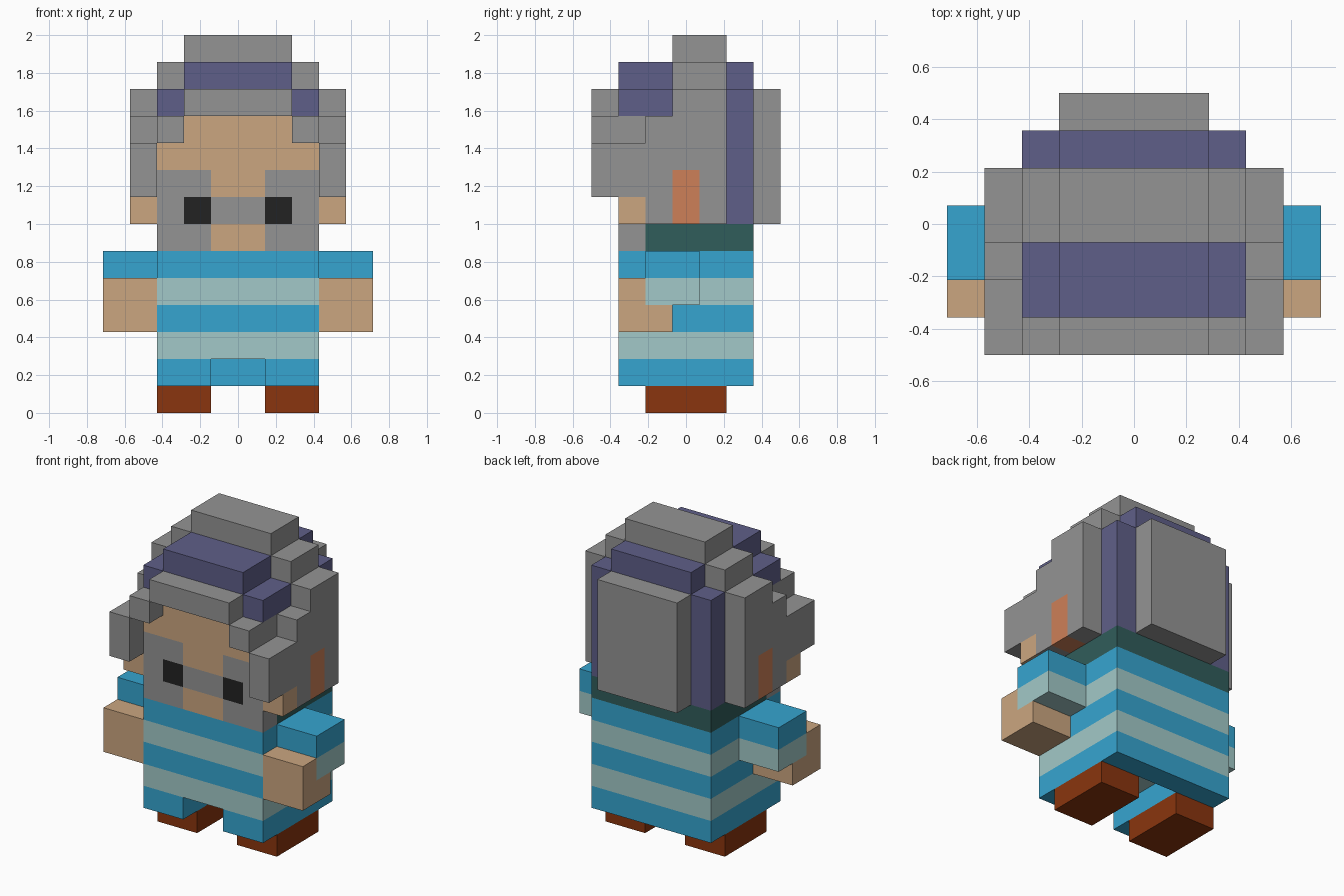
import bpy, bmesh
from mathutils import Vector

cube = bpy.data.objects.get("Cube")
if cube:
    bpy.data.objects.remove(cube, do_unlink=True)

U = 1 / 7  # edge length of one block


def linear(v):
    v /= 255
    return v / 12.92 if v <= 0.04045 else ((v + 0.055) / 1.055) ** 2.4


def material(name, *rgb):
    mat = bpy.data.materials.new(name)
    mat.use_nodes = True
    colour = (*[linear(c) for c in rgb], 1)
    mat.diffuse_color = colour
    bsdf = next(n for n in mat.node_tree.nodes if n.type == "BSDF_PRINCIPLED")
    bsdf.inputs["Base Color"].default_value = colour
    bsdf.inputs["Roughness"].default_value = 0.9
    return mat


GREY = material("grey hair", 148, 148, 148)
PURPLE = material("purple cap", 95, 95, 137)
SKIN = material("skin", 203, 166, 128)
BLACK = material("black eyes", 34, 34, 34)
BLUE = material("blue stripe", 54, 165, 208)
PALE = material("pale stripe", 162, 201, 200)
TEAL = material("dark teal collar", 48, 93, 91)
BROWN = material("brown shoes", 138, 53, 14)
ORANGE = material("orange patch", 206, 128, 88)


def block(name, x, y, z, colour, cuts=(), rule=None, pair=False):
    """Box from ranges in block units; cuts are (axis, position) planes,
    and rule picks the material from the centre of the cell behind a face."""
    bm = bmesh.new()
    bmesh.ops.create_cube(bm, size=1)
    for v in bm.verts:
        for axis, (low, high) in enumerate((x, y, z)):
            v.co[axis] = high if v.co[axis] > 0 else low
    for axis, position in cuts:
        normal, point = Vector((0, 0, 0)), Vector((0, 0, 0))
        normal[axis], point[axis] = 1, position
        bmesh.ops.bisect_plane(bm, geom=bm.verts[:] + bm.edges[:] + bm.faces[:],
                               plane_co=point, plane_no=normal)
    bm.normal_update()
    mesh = bpy.data.meshes.new(name)
    mats = [colour]
    for f in bm.faces:
        if rule:
            mat = rule(f.calc_center_median() - f.normal * 0.5)
            if mat not in mats:
                mats.append(mat)
            f.material_index = mats.index(mat)
    bmesh.ops.scale(bm, vec=(U, U, U), verts=bm.verts)
    bm.to_mesh(mesh)
    bm.free()
    for mat in mats:
        mesh.materials.append(mat)
    obj = bpy.data.objects.new(name, mesh)
    bpy.context.collection.objects.link(obj)
    if pair:
        obj.modifiers.new("Mirror", "MIRROR").use_axis[0] = True
    return obj


def stripes(p):
    return BLUE if int(p.z) % 2 else PALE


def face_paint(p):
    side = abs(p.x)
    if p.z > 10:
        return GREY if side > 2 else SKIN
    if 7 < p.z < 8:
        return BLACK if 1 < side < 2 else GREY
    return GREY if p.z < 9 and side > 1 else SKIN


def patch(p):
    return ORANGE if p.y < 0.5 and p.z < 9 else GREY


# Shoes, striped robe and its hem, open at the front between the legs
block("shoe", (1, 3), (-1.5, 1.5), (0, 1), BROWN, pair=True)
block("robe", (-3, 3), (-2.5, 2.5), (2, 6), BLUE,
      [(2, 3), (2, 4), (2, 5)], stripes)
block("hem_side", (1, 3), (-2.5, 1.5), (1, 2), BLUE, pair=True)
block("hem_back", (-3, 3), (1.5, 2.5), (1, 2), BLUE)
block("collar", (-3, 3), (-1.5, 2.5), (6, 7), TEAL)

# Arms
block("sleeve", (3, 5), (-1.5, 0.5), (4, 6), BLUE, [(2, 5)], stripes, True)
block("hand", (3, 5), (-2.5, -1.5), (3, 5), SKIN, pair=True)
block("forearm", (3, 5), (-1.5, -0.5), (3, 4), SKIN, pair=True)

# Head with painted beard, moustache and eyes
block("face", (-3, 3), (-2.5, -1.5), (6, 11), SKIN,
      [(0, c) for c in (-2, -1, 1, 2)] + [(2, c) for c in (7, 8, 9, 10)],
      face_paint)
block("skull", (-3, 3), (-1.5, 1.5), (7, 11), SKIN)
block("ear", (3, 4), (-2.5, -1.5), (7, 8), SKIN, pair=True)

# Hair framing the face and sides
block("sideburn", (3, 4), (-3.5, -1.5), (8, 10), GREY, pair=True)
block("temple_hair", (3, 4), (-1.5, -0.5), (7, 11), GREY, pair=True)
block("side_hair", (3, 4), (-0.5, 1.5), (7, 12), GREY,
      [(1, 0.5), (2, 9)], patch, True)
block("fringe_corner", (2, 3), (-3.5, -2.5), (10, 11), GREY, pair=True)
block("fringe", (-2, 2), (-3.5, -2.5), (11, 12), GREY)
block("crest", (-2, 2), (-0.5, 1.5), (11, 14), GREY)
block("crest_step", (2, 3), (-0.5, 1.5), (11, 13), GREY, pair=True)
block("back_hair", (-2, 2), (2.5, 3.5), (7, 12), GREY)

# Purple cap bands in front of and behind the crest
block("cap_front", (-2, 2), (-2.5, -0.5), (11, 13), PURPLE)
block("cap_front_step", (2, 3), (-2.5, -0.5), (11, 12), PURPLE, pair=True)
block("cap_back", (-2, 2), (1.5, 2.5), (7, 13), PURPLE)
block("cap_back_step", (2, 3), (1.5, 2.5), (7, 12), PURPLE, pair=True)
